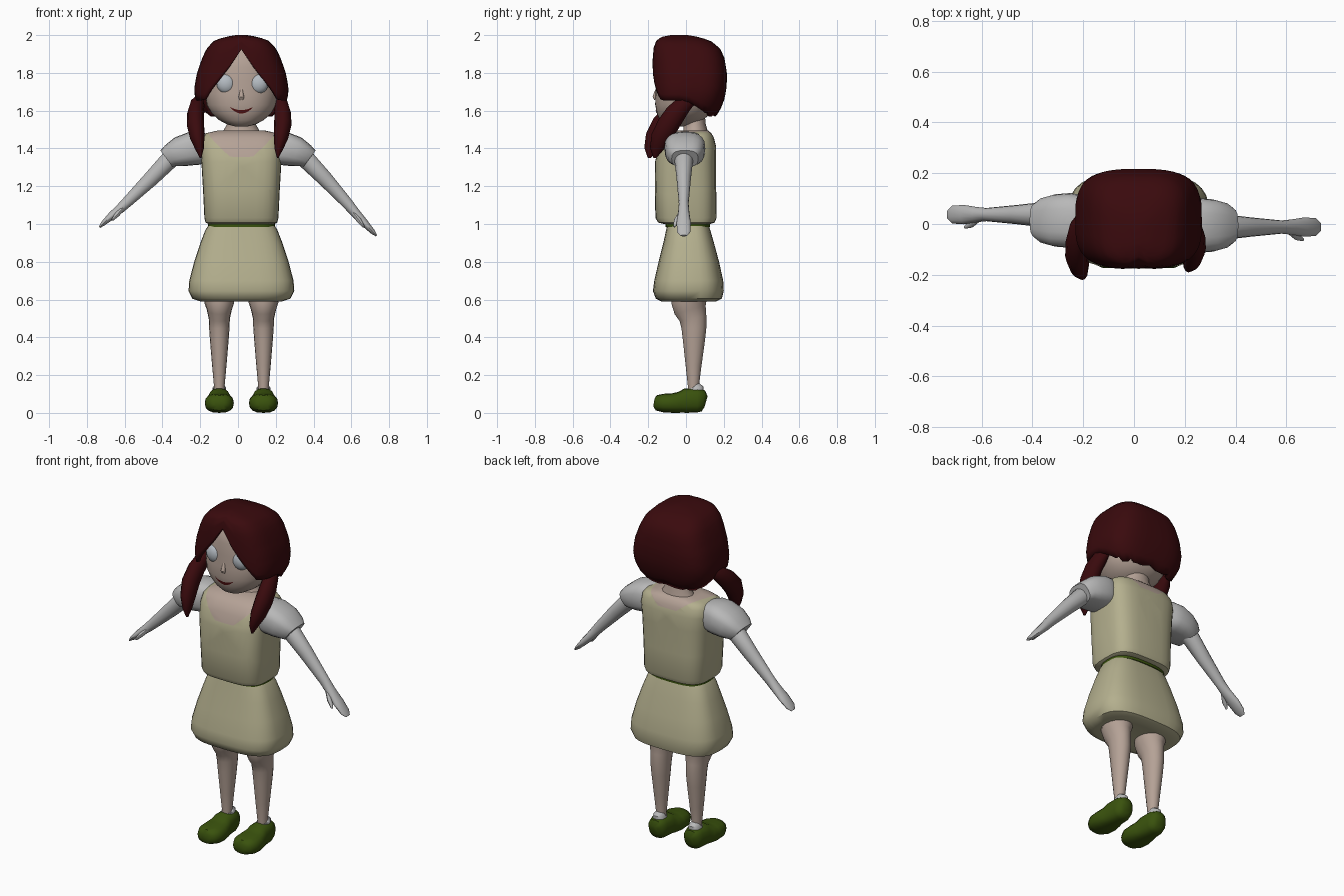
import bpy, bmesh, math
from mathutils import Vector
from mathutils.bvhtree import BVHTree

CX = 0.018  # body centre line


def material(name, rgb):
    m = bpy.data.materials.new(name)
    m.diffuse_color = (*rgb, 1)
    return m


SKIN = material("skin", (0.46, 0.36, 0.305))
DRESS = material("pale_olive_cloth", (0.455, 0.43, 0.27))
WHITE = material("grey_white_cloth", (0.48, 0.48, 0.48))
HAIR = material("dark_red_hair", (0.042, 0.003, 0.004))
GREEN = material("moss_green", (0.042, 0.085, 0.004))
EYE = material("eye_white", (0.46, 0.50, 0.54))
LIP = material("lip_red", (0.085, 0.006, 0.006))


def finish(name, bm, mats, angle=45):
    bmesh.ops.recalc_face_normals(bm, faces=bm.faces)
    me = bpy.data.meshes.new(name)
    bm.to_mesh(me)
    bm.free()
    for m in mats:
        me.materials.append(m)
    me.shade_smooth()
    me.set_sharp_from_angle(angle=math.radians(angle))
    ob = bpy.data.objects.new(name, me)
    bpy.context.collection.objects.link(ob)
    return ob


def unit(i, n, p):
    """Point i of n on a superellipse of power p."""
    a = 2 * math.pi * i / n
    c, s = math.cos(a), math.sin(a)
    return (math.copysign(abs(c) ** (2 / p), c) if abs(c) > 1e-6 else 0,
            math.copysign(abs(s) ** (2 / p), s) if abs(s) > 1e-6 else 0)


def skin_rings(bm, rings, cap_end=True):
    n = len(rings[0])
    for a, b in zip(rings, rings[1:]):
        for i in range(n):
            j = (i + 1) % n
            bm.faces.new((a[i], a[j], b[j], b[i]))
    bm.faces.new(rings[0])
    if cap_end:
        bm.faces.new(rings[-1])


def tube_mesh(pts, side=(1, 0, 0), p=2.0, n=16):
    """Loft along pts (x, y, z, radius along side, radius across)."""
    bm = bmesh.new()
    cs = [Vector(q[:3]) for q in pts]
    rings = []
    for k, q in enumerate(pts):
        d = (cs[min(k + 1, len(cs) - 1)] - cs[max(k - 1, 0)]).normalized()
        s = Vector(side)
        s = (s - d * s.dot(d)).normalized()
        c = d.cross(s)
        ring = []
        for i in range(n):
            u, v = unit(i, n, p)
            ring.append(bm.verts.new(cs[k] + s * u * q[3] + c * v * q[4]))
        rings.append(ring)
    skin_rings(bm, rings)
    return bm


def tube(name, pts, mat, **kw):
    return finish(name, tube_mesh(pts, **kw), [mat])


def upright_mesh(levels, p, n):
    """Loft upward through levels (z, half width, front y, back y)."""
    bm = bmesh.new()
    rings = []
    for z, w, y0, y1 in levels:
        ring = []
        for i in range(n):
            u, v = unit(i, n, p)
            ring.append(bm.verts.new((CX + u * w, (y0 + y1) / 2 + v * (y1 - y0) / 2, z)))
        rings.append(ring)
    skin_rings(bm, rings)
    return bm


def ellipsoid(name, loc, r, mat, tilt=0):
    bm = bmesh.new()
    bmesh.ops.create_uvsphere(bm, u_segments=16, v_segments=10, radius=1)
    bmesh.ops.scale(bm, vec=r, verts=bm.verts)
    ob = finish(name, bm, [mat])
    ob.location = loc
    ob.rotation_euler = (0, tilt, 0)


# Skirt and belt
finish("skirt", upright_mesh([
    (0.60, 0.13, -0.08, 0.11), (0.59, 0.215, -0.13, 0.16), (0.605, 0.26, -0.16, 0.19),
    (0.645, 0.28, -0.175, 0.20), (0.70, 0.276, -0.168, 0.197), (0.80, 0.25, -0.145, 0.175),
    (0.90, 0.217, -0.12, 0.148), (0.97, 0.19, -0.105, 0.128), (0.992, 0.175, -0.1, 0.12)],
    3.1, 32), [DRESS])
finish("belt", upright_mesh([(0.985, 0.177, -0.108, 0.128), (1.008, 0.177, -0.108, 0.128)], 2.9, 32), [GREEN])

# Bodice, with the neckline cut in and left as skin
bm = upright_mesh([
    (1.000, 0.175, -0.115, 0.13), (1.008, 0.190, -0.148, 0.152), (1.033, 0.196, -0.162, 0.162),
    (1.18, 0.203, -0.165, 0.16), (1.33, 0.212, -0.164, 0.16), (1.41, 0.218, -0.142, 0.16),
    (1.455, 0.212, -0.116, 0.148), (1.480, 0.190, -0.085, 0.135), (1.496, 0.12, -0.04, 0.115)], 3.5, 32)
NECK = [(Vector((CX, 0, 1.395)), Vector((0, -0.25, 1))),
        (Vector((CX + 0.06, 0, 1.395)), Vector((-0.85, -0.25, 1))),
        (Vector((CX - 0.06, 0, 1.395)), Vector((0.85, -0.25, 1)))]
for co, no in NECK:
    bmesh.ops.bisect_plane(bm, geom=bm.verts[:] + bm.edges[:] + bm.faces[:], plane_co=co, plane_no=no)
for f in bm.faces:
    c = f.calc_center_median()
    f.material_index = int(all((c - co).dot(no) > 0 for co, no in NECK))
finish("bodice", bm, [DRESS, SKIN])
tube("neck", [(CX, 0.045, 1.46, 0.11, 0.075), (CX, 0.05, 1.495, 0.095, 0.064),
              (CX, 0.045, 1.53, 0.075, 0.058), (CX, 0.04, 1.60, 0.075, 0.06)], SKIN)

# Head
bm = upright_mesh([
    (1.517, 0.035, -0.10, -0.01), (1.527, 0.075, -0.122, 0.04), (1.55, 0.118, -0.14, 0.09),
    (1.585, 0.158, -0.154, 0.13), (1.63, 0.184, -0.163, 0.15), (1.69, 0.192, -0.162, 0.162),
    (1.76, 0.192, -0.156, 0.165), (1.83, 0.178, -0.153, 0.16), (1.90, 0.14, -0.135, 0.13),
    (1.95, 0.08, -0.09, 0.08)], 2.25, 32)
face_tree = BVHTree.FromBMesh(bm)
finish("head", bm, [SKIN])
for s in (-1, 1):
    ellipsoid("eye", (CX + 0.006 + s * 0.087, -0.132, 1.742), (0.050, 0.032, 0.052), EYE, s * 0.25)
# Nose: a small ridge swelling toward the tip
tube("nose", [(CX, -0.152, 1.72, 0.006, 0.006), (CX, -0.160, 1.695, 0.010, 0.009),
              (CX, -0.165, 1.672, 0.015, 0.012), (CX, -0.162, 1.658, 0.010, 0.006)], SKIN, n=10)

# Mouth: a thin smile laid on the face
bm = bmesh.new()
cols = []
for i in range(13):
    t = i / 6 - 1
    col = []
    for z in (1.603 + 0.016 * t * t, 1.585 + 0.032 * t * t):
        x = CX + 0.06 * t
        hit = face_tree.ray_cast(Vector((x, -1, z)), Vector((0, 1, 0)))[0]
        col.append(bm.verts.new((x, hit.y - 0.003, z)))
    cols.append(col)
for a, b in zip(cols, cols[1:]):
    bm.faces.new((a[0], a[1], b[1], b[0]))
finish("mouth", bm, [LIP])

# Hair shell: columns run from the crown down to a parted front edge
CROWN = [(2.0, 0.03, -0.08, 0.01), (1.99, 0.09, -0.13, 0.07), (1.97, 0.145, -0.158, 0.13),
         (1.93, 0.183, -0.172, 0.18), (1.88, 0.207, -0.177, 0.203), (1.80, 0.235, -0.178, 0.217),
         (1.72, 0.25, -0.176, 0.215), (1.66, 0.245, -0.172, 0.203), (1.60, 0.215, -0.15, 0.18),
         (1.56, 0.18, -0.13, 0.15)]


def crown(z):
    for a, b in zip(CROWN, CROWN[1:]):
        if z >= b[0]:
            t = (a[0] - z) / (a[0] - b[0])
            return [a[k] + (b[k] - a[k]) * t for k in (1, 2, 3)]
    return CROWN[-1][1:]


bm = bmesh.new()
rings = []
N, ROWS = 48, 16
for r in range(ROWS + 1):
    ring = []
    for i in range(N):
        u, v = unit(i, N, 3.2)
        low = max(1.925 - 0.33 * abs(u), 1.655) if v < -0.05 else 1.645 - 0.075 * min(1, max(0, v) * 1.4)
        if v > 0.5:
            low += 0.014 * (i % 4 == 0)
        z = 2.0 - (2.0 - low) * (r / ROWS) ** 1.5
        w, y0, y1 = crown(z)
        ring.append(bm.verts.new((CX + u * w, (y0 + y1) / 2 + v * (y1 - y0) / 2, z)))
    rings.append(ring)
skin_rings(bm, rings, cap_end=False)
hair = finish("hair", bm, [HAIR], 60)
mod = hair.modifiers.new("thickness", "SOLIDIFY")
mod.thickness, mod.offset = 0.02, -1

# Side tails
for name, s, cx, dy in (("tail_left", -1, 0.0, 0.0), ("tail_right", 1, 0.012, 0.03)):
    tube(name, [(s * (0.205 + cx), 0.03, 1.66, 0.02, 0.03), (s * (0.215 + cx), -0.01, 1.635, 0.038, 0.045),
                (s * (0.225 + cx), -0.07 + dy / 2, 1.585, 0.044, 0.055),
                (s * (0.225 + cx), -0.125 + dy, 1.525, 0.046, 0.058),
                (s * (0.215 + cx), -0.165 + dy, 1.455, 0.038, 0.052),
                (s * (0.203 + cx), -0.188 + dy, 1.395, 0.022, 0.034),
                (s * (0.198 + cx), -0.195 + dy, 1.35, 0.004, 0.008)], HAIR, n=12)

# Sleeves, arms and hands; the left arm sits slightly higher and further back
ARM = [(0.28, 1.39, 0.045, 0.05), (0.36, 1.343, 0.05, 0.05), (0.46, 1.24, 0.038, 0.042),
       (0.58, 1.108, 0.026, 0.03), (0.62, 1.06, 0.030, 0.026), (0.67, 1.005, 0.038, 0.021),
       (0.715, 0.957, 0.035, 0.013), (0.733, 0.938, 0.018, 0.005)]
SLEEVE = [(0.16, 1.40, 0.075, 0.075), (0.205, 1.402, 0.10, 0.088), (0.25, 1.398, 0.108, 0.088),
          (0.31, 1.382, 0.103, 0.08), (0.355, 1.362, 0.09, 0.063), (0.378, 1.345, 0.07, 0.055)]
for side, s in (("left", -1), ("right", 1)):
    def place(x, z, dy=0.0):
        lift = 0.045 * min(1, max(0, (x - 0.52) / 0.18)) if s < 0 else 0
        y = 0.037 if s < 0 else -0.012
        return (s * x, y * min(1, max(0, (x - 0.2) / 0.15)) + dy, z + lift)
    tube("arm_" + side, [(*place(x, z), a, b) for x, z, a, b in ARM], WHITE, side=(0, 1, 0), n=14)
    tube("thumb_" + side, [(*place(0.61, 1.06, -0.015), 0.012, 0.012), (*place(0.64, 1.02, -0.038), 0.014, 0.013),
                           (*place(0.665, 0.985, -0.05), 0.006, 0.006)], WHITE, side=(0, 1, 0), n=8)
    # sleeve keeps a level axis up to its flared cuff
    tube("sleeve_" + side, [(s * x, 0.014 if s < 0 else -0.006, z, a, b) for x, z, a, b in SLEEVE],
         WHITE, side=(0, 1, 0), p=2.8, n=20)

# Legs, socks and shoes
LEG = [(0.64, 0.02, 0.085, 0.09), (0.58, 0.015, 0.078, 0.092), (0.545, 0.022, 0.066, 0.085),
       (0.50, 0.037, 0.056, 0.072), (0.45, 0.042, 0.054, 0.066), (0.38, 0.042, 0.049, 0.058),
       (0.25, 0.04, 0.038, 0.042), (0.14, 0.039, 0.028, 0.029), (0.08, 0.039, 0.028, 0.03)]
SHOE = [(-0.17, 0.055, 0.03, 0.02), (-0.158, 0.053, 0.057, 0.04), (-0.12, 0.052, 0.076, 0.049),
        (-0.07, 0.052, 0.077, 0.052), (-0.03, 0.056, 0.068, 0.056), (0.0, 0.065, 0.06, 0.065),
        (0.06, 0.067, 0.057, 0.065), (0.092, 0.064, 0.047, 0.056), (0.106, 0.06, 0.025, 0.03)]
for side, s in (("left", -1), ("right", 1)):
    x = CX + s * 0.117
    tube("leg_" + side, [(x, y, z, a, b) for z, y, a, b in LEG], SKIN)
    tube("sock_" + side, [(x, 0.05, 0.09, 0.036, 0.044), (x, 0.05, 0.134, 0.036, 0.044),
                          (x, 0.043, 0.14, 0.027, 0.03)], WHITE, n=14)
    tube("shoe_" + side, [(x, y, z, a, b) for y, z, a, b in SHOE], GREEN, p=2.5)
